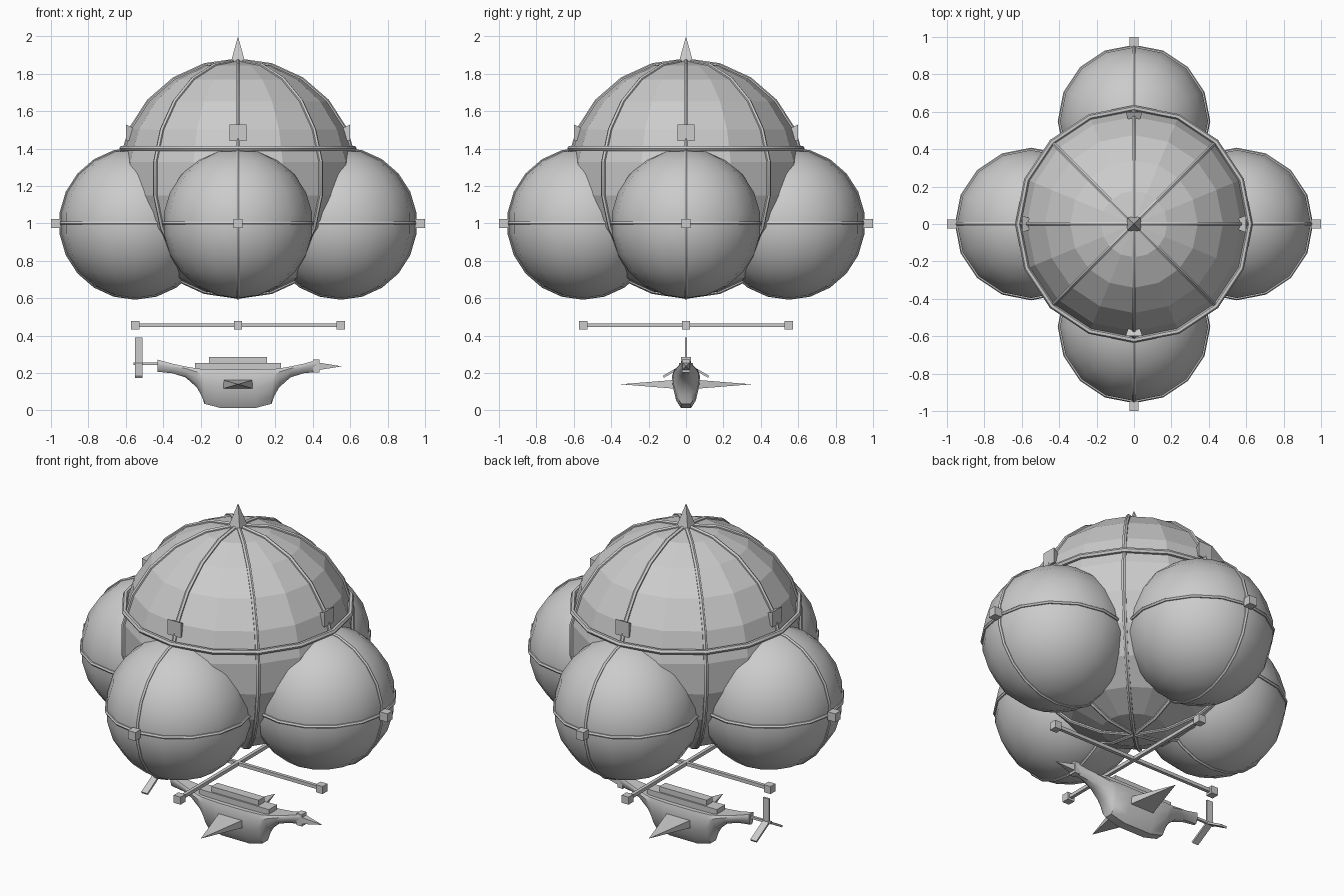
import bpy, bmesh
from math import pi, cos, sin, radians
from mathutils import Matrix, Vector

if "Cube" in bpy.data.objects:
    bpy.data.objects.remove(bpy.data.objects["Cube"])

grey = bpy.data.materials.new("plain grey")
grey.use_nodes = True
grey.diffuse_color = (0.6, 0.6, 0.6, 1)
grey.node_tree.nodes["Principled BSDF"].inputs["Base Color"].default_value = (0.6, 0.6, 0.6, 1)


def finish(bm, name, smooth=None):
    bmesh.ops.recalc_face_normals(bm, faces=bm.faces)
    mesh = bpy.data.meshes.new(name)
    bm.to_mesh(mesh)
    bm.free()
    mesh.materials.append(grey)
    ob = bpy.data.objects.new(name, mesh)
    bpy.context.collection.objects.link(ob)
    if smooth:
        bpy.ops.object.select_all(action='DESELECT')
        ob.select_set(True)
        bpy.context.view_layer.objects.active = ob
        bpy.ops.object.shade_smooth_by_angle(angle=radians(smooth))
    return ob


def loft(name, rings, smooth=None):
    """Skin a list of point rings and close both ends."""
    bm = bmesh.new()
    loops = [[bm.verts.new(p) for p in ring] for ring in rings]
    n = len(loops[0])
    for a, b in zip(loops, loops[1:]):
        for i in range(n):
            j = (i + 1) % n
            bm.faces.new((a[i], a[j], b[j], b[i]))
    bm.faces.new(loops[0])
    bm.faces.new(loops[-1])
    bmesh.ops.remove_doubles(bm, verts=bm.verts, dist=1e-5)
    return finish(bm, name, smooth)


def ball(name, centre, radius, smooth=None):
    bm = bmesh.new()
    bmesh.ops.create_uvsphere(bm, u_segments=16, v_segments=11, radius=radius,
                              matrix=Matrix.Translation(centre))
    return finish(bm, name, smooth)


def box(name, centre, size, turn=Matrix()):
    bm = bmesh.new()
    bmesh.ops.create_cube(bm, size=1, matrix=turn @ Matrix.Translation(centre)
                          @ Matrix.Diagonal((*size, 1)))
    return finish(bm, name)


def hoop(name, centre, radius, tube, segments, turn=Matrix()):
    place = Matrix.Translation(centre) @ turn
    bm = bmesh.new()
    rows = []
    for i in range(segments):
        a = 2 * pi * i / segments
        out = Vector((cos(a), sin(a), 0))
        rows.append([bm.verts.new(place @ (out * (radius + tube * cos(k * pi / 3))
                                           + Vector((0, 0, tube * sin(k * pi / 3)))))
                     for k in range(6)])
    for i in range(segments):
        a, b = rows[i], rows[(i + 1) % segments]
        for k in range(6):
            m = (k + 1) % 6
            bm.faces.new((a[k], a[m], b[m], b[k]))
    return finish(bm, name, 50)


def frustum(name, base, tip, base_size, tip_size, turn=Matrix()):
    """Rectangular taper along local x; sizes are (y, z)."""
    rings = []
    for c, (w, h) in ((base, base_size), (tip, tip_size)):
        rings.append([turn @ Vector((c[0], c[1] + sy * w / 2, c[2] + sz * h / 2))
                      for sy, sz in ((-1, -1), (1, -1), (1, 1), (-1, 1))])
    return loft(name, rings)


def upright(angle):
    return Matrix.Rotation(angle, 4, 'Z') @ Matrix.Rotation(pi / 2, 4, 'X') @ Matrix.Rotation(pi / 2, 4, 'Z')


# Main envelope with meridian ribs, girdle and top spike
ball("main_envelope", (0, 0, 1.24), 0.63)
for i in range(4):
    hoop(f"main_rib_{i + 1}", (0, 0, 1.24), 0.63, 0.013, 22, upright(i * pi / 4))
hoop("girdle_ring", (0, 0, 1.4), 0.62, 0.015, 16)
up = Matrix.Rotation(-pi / 2, 4, 'Y')
frustum("top_spike", (1.865, 0, 0), (2.0, 0, 0), (0.075, 0.075), (0, 0), up)

# Four side balloons with their bands and fittings
for i, side in enumerate(("left", "back", "right", "front")):
    a = i * pi / 2
    turn = Matrix.Rotation(a, 4, 'Z')
    centre = turn @ Vector((0.55, 0, 1.0))
    ball(side + "_balloon", centre, 0.4, 30)
    hoop(side + "_balloon_band", centre, 0.397, 0.011, 16, turn)
    hoop(side + "_balloon_rib", centre, 0.397, 0.011, 22, upright(a))
    box(side + "_balloon_block", (0.975, 0, 1.0), (0.05, 0.05, 0.05), turn)
    frustum(side + "_girdle_block", (0.54, 0, 1.475), (0.6, 0, 1.485),
            (0.05, 0.05), (0.09, 0.09), turn)
    box(side + "_crossbar_block", (0.55, 0, 0.455), (0.045, 0.045, 0.045), turn)

# Crossed bars under the envelope
box("long_crossbar", (0, 0, 0.455), (1.1, 0.02, 0.02))
box("wide_crossbar", (0, 0, 0.455), (0.02, 1.1, 0.02))

# Gondola hull: x, top, bottom, half width, mirrored end to end
half = [(0.43, 0.272, 0.205, 0.022), (0.35, 0.25, 0.197, 0.035), (0.28, 0.235, 0.175, 0.052),
        (0.22, 0.225, 0.12, 0.064), (0.195, 0.222, 0.075, 0.068), (0.18, 0.222, 0.03, 0.07),
        (0.09, 0.22, 0.006, 0.075)]
stations = [(-x, t, b, w) for x, t, b, w in half] + half[::-1]
section = [(0.85, 1.0), (1.0, 0.82), (0.93, 0.55), (0.7, 0.22), (0.35, 0.03)]
outline = section + [(-y, z) for y, z in section[::-1]]
loft("gondola_hull", [[(x, y * w, b + z * (t - b)) for y, z in outline]
                      for x, t, b, w in stations], 32)
box("lower_deck", (0, 0, 0.237), (0.46, 0.075, 0.035))
box("upper_deck", (0, 0, 0.268), (0.31, 0.055, 0.036))

# Nose block and spike
box("nose_block", (0.418, 0, 0.238), (0.035, 0.045, 0.07))
frustum("nose_spike", (0.43, 0, 0.236), (0.555, 0, 0.236), (0.04, 0.04), (0, 0))

# Side fins
for side, s in (("back", 1), ("front", -1)):
    frustum(side + "_fin", (0.04, 0, 0.14), (0.35, 0, 0.14), (0.17, 0.05), (0, 0),
            Matrix.Rotation(s * pi / 2, 4, 'Z'))

# Tail propeller
box("propeller_shaft", (-0.49, 0, 0.25), (0.14, 0.014, 0.014))
for i in range(3):
    turn = Matrix.Translation((-0.53, 0, 0.25)) @ Matrix.Rotation(i * 2 * pi / 3, 4, 'X')
    box(f"propeller_blade_{i + 1}", (0, 0, 0.07), (0.04, 0.012, 0.14), turn)
